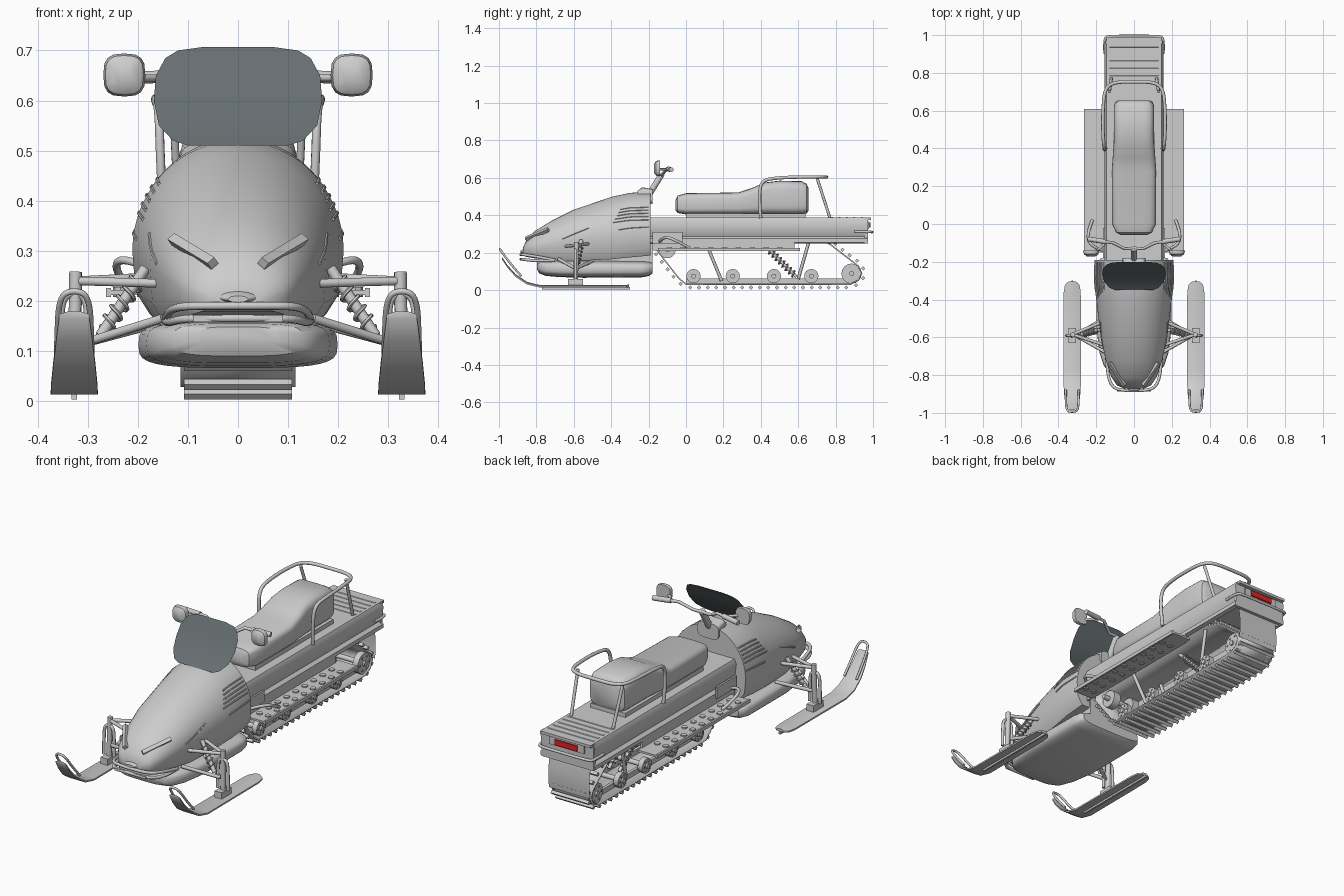
import bpy, bmesh, math
from mathutils import Vector

cube = bpy.data.objects.get("Cube")
if cube:
    bpy.data.objects.remove(cube)


def material(name, r, g, b):
    m = bpy.data.materials.new(name)
    m.use_nodes = True
    m.diffuse_color = (r, g, b, 1)
    m.node_tree.nodes["Principled BSDF"].inputs["Base Color"].default_value = (r, g, b, 1)
    return m


GREY = material("light grey", 0.61, 0.61, 0.61)
TINT = material("tinted screen", 0.135, 0.157, 0.166)
RED = material("tail light red", 0.8, 0.015, 0.015)


def finish(name, mesh, mat, mirror):
    mesh.materials.clear()
    mesh.materials.append(mat)
    ob = bpy.data.objects.new(name, mesh)
    bpy.context.collection.objects.link(ob)
    if mirror:
        ob.modifiers.new("Mirror", "MIRROR").use_mirror_merge = False
    return ob


def loft(name, rings, mat=GREY, closed=True, caps=True, mirror=False):
    """Skin a row of equal-length point rings."""
    bm = bmesh.new()
    rows = [[bm.verts.new(p) for p in ring] for ring in rings]
    n = len(rows[0])
    for a, b in zip(rows, rows[1:]):
        for i in range(n if closed else n - 1):
            j = (i + 1) % n
            bm.faces.new((a[i], a[j], b[j], b[i]))
    if caps:
        bm.faces.new(rows[0])
        bm.faces.new(rows[-1])
    bmesh.ops.recalc_face_normals(bm, faces=bm.faces)
    mesh = bpy.data.meshes.new(name)
    bm.to_mesh(mesh)
    bm.free()
    return finish(name, mesh, mat, mirror)


def box(name, x, y, z, mat=GREY, mirror=False):
    ring = lambda v: [(x[0], v, z[0]), (x[1], v, z[0]), (x[1], v, z[1]), (x[0], v, z[1])]
    return loft(name, [ring(y[0]), ring(y[1])], mat, mirror=mirror)


def tube(name, paths, r, mirror=False, smooth=False, sides=3):
    """Round bars along one or more paths, joined in one mesh."""
    cu = bpy.data.curves.new(name, "CURVE")
    cu.dimensions = "3D"
    cu.bevel_depth = r
    cu.bevel_resolution = sides
    cu.use_fill_caps = True
    for path in paths:
        sp = cu.splines.new("NURBS" if smooth else "POLY")
        sp.points.add(len(path) - 1)
        for pt, p in zip(sp.points, path):
            pt.co = (*p, 1)
        if smooth:
            sp.order_u = 3
            sp.use_endpoint_u = True
            sp.resolution_u = 5
    tmp = bpy.data.objects.new(name + "_path", cu)
    bpy.context.collection.objects.link(tmp)
    dg = bpy.context.evaluated_depsgraph_get()
    mesh = bpy.data.meshes.new_from_object(tmp.evaluated_get(dg))
    bpy.data.objects.remove(tmp)
    return finish(name, mesh, GREY, mirror)


def sym(pts):
    return pts + [(-x, y, z) for x, y, z in reversed(pts) if x > 0]


def section(y, hw, z0, z1, power=4, cx=0, n=32):
    """Rounded-rectangle ring across the model."""
    f = lambda v: math.copysign(abs(v) ** (2 / power), v)
    ang = [2 * math.pi * i / n for i in range(n)]
    return [(cx + hw * f(math.cos(a)), y, (z0 + z1) / 2 + (z1 - z0) / 2 * f(math.sin(a))) for a in ang]


def coil(p, q, r, turns):
    p, q = Vector(p), Vector(q)
    d = (q - p).normalized()
    u = d.orthogonal().normalized()
    v = d.cross(u)
    n = turns * 10
    return [p.lerp(q, i / n) + r * (u * math.cos(i * math.pi / 5) + v * math.sin(i * math.pi / 5))
            for i in range(n + 1)]


# Hood: y, half width, shoulder height, top, bottom
HOOD = [(-.872, .05, .205, .225, .19), (-.855, .09, .215, .265, .178), (-.81, .12, .23, .315, .17),
        (-.72, .15, .25, .37, .16), (-.6, .176, .27, .43, .155), (-.4, .2, .29, .498, .165),
        (-.3, .211, .3, .52, .175), (-.19, .209, .3, .525, .185)]


def hood_station(y):
    for a, b in zip(HOOD, HOOD[1:]):
        if y <= b[0]:
            t = (y - a[0]) / (b[0] - a[0])
            return [m + (n - m) * t for m, n in zip(a, b)]
    return HOOD[-1]


def hood(y, deg):
    _, w, s, top, _ = hood_station(y)
    a = math.radians(deg)
    return (w * math.cos(a), y, s + (top - s) * math.sin(a))


def hood_line(y0, a0, y1, a1, n=6):
    return [hood(y0 + (y1 - y0) * i / n, a0 + (a1 - a0) * i / n) for i in range(n + 1)]


rings = []
for y, w, s, top, bot in HOOD:
    mid = bot + (s - bot) * .35
    rings.append([hood(y, a) for a in range(0, 181, 6)] +
                 [(-w * .97, y, mid), (-w * .84, y, bot), (w * .84, y, bot), (w * .97, y, mid)])
loft("hood", rings)
tube("headlight", [[(.05, -.855, .275), (.13, -.737, .323)]], .013, mirror=True, sides=0)
tube("hood_vents", [hood_line(-.39 + .01 * k, 20 + 5 * k, -.2, 20 + 5 * k) for k in range(5)], .004, mirror=True, sides=1)
tube("hood_seams", [hood_line(-.36, 8, -.2, 10), hood_line(-.66, 6, -.52, 18)], .004, mirror=True, sides=1)
loft("nose_scoop", [section(-.885, .02, .197, .21, 2), section(-.87, .038, .195, .22, 2), section(-.8, .03, .2, .225, 2)])
loft("dash", [section(-.26, .05, .48, .53), section(-.235, .06, .48, .55), section(-.18, .06, .46, .54)])
box("engine_bay", (-.13, .13), (-.7, -.18), (.12, .3))

# Belly pan and front bumper
PAN = [(-.797, .08, .112, .148), (-.785, .13, .09, .155), (-.75, .16, .076, .158), (-.68, .183, .07, .16),
       (-.55, .199, .066, .16), (-.24, .199, .068, .156), (-.2, .192, .075, .154), (-.18, .175, .088, .148)]
loft("belly_pan", [section(*s, power=3.6) for s in PAN])
for name, z in (("bumper_upper", .19), ("bumper_lower", .165)):
    tube(name, [sym([(.145, -.7, .16), (.142, -.8, z - .01), (.11, -.872, z), (.04, -.882, z), (0, -.882, z)])],
         .008, smooth=True)
box("bumper_plate", (.02, .09), (-.886, -.878), (.158, .172), mirror=True)

# Windscreen: height, y, half width
SCREEN = [(.51, -.35, .1), (.52, -.338, .13), (.55, -.305, .158), (.6, -.265, .168), (.65, -.235, .164),
          (.685, -.215, .145), (.7, -.205, .12), (.707, -.2, .07)]
loft("windscreen", [[(-w, y, z), (w, y, z)] for z, y, w in SCREEN], TINT, closed=False, caps=False)

# Steering and mirrors
tube("steering_stem", [[(0, -.21, .49), (0, -.13, .62)]], .017)
tube("handlebar", [sym([(.24, -.08, .643), (.11, -.1, .65), (.05, -.13, .615), (0, -.13, .615)])], .008)
tube("grip", [[(.245, -.079, .643), (.15, -.094, .648)]], .013, mirror=True)
tube("mirror_arm", [[(.2, -.145, .645), (.15, -.1, .645)]], .007, mirror=True)
loft("mirror", [section(y, w, .65 - w, .652 + w, 3, .227, 16)
                for y, w in ((-.172, .022), (-.16, .038), (-.145, .042), (-.138, .04))], mirror=True)

# Tunnel with open underside
SIDE = [(.135, .25), (.156, .255), (.156, .275), (.14, .288), (.15, .31), (.156, .365), (.145, .388)]
half = [(.13, .36)] + SIDE
outline = half + [(-x, z) for x, z in reversed(half)]
loft("tunnel", [[(x, y, z) for x, z in outline] for y in (-.2, .97)])
tube("deck_ribs", [[(-.13, y, .384), (.13, y, .384)] for y in (.78, .82, .86, .9, .94)], .008, sides=1)
tube("rear_bumper", [sym([(.155, .9, .312), (.16, .985, .312), (.13, .995, .31), (0, .995, .31)])], .007, smooth=True)
box("rear_panel", (-.15, .15), (.955, .972), (.25, .385))
box("rear_lip", (-.145, .145), (.965, .99), (.374, .388))
box("tail_lamp_housing", (-.1, .1), (.97, .979), (.328, .368))
box("tail_light", (-.064, .064), (.979, .986), (.334, .362), RED)
loft("snow_flap", [[(x, y, z) for x in (-.118, .118)] for y, z in ((.95, .255), (.958, .2), (.96, .14), (.955, .09))],
     closed=False, caps=False)

# Seat and grab rail: y, half width, bottom, top
SEAT = [(-.057, .07, .43, .48), (-.045, .095, .412, .505), (0, .116, .405, .518), (.28, .118, .405, .522),
        (.35, .113, .405, .545), (.42, .108, .405, .575), (.5, .107, .405, .585), (.62, .107, .405, .582),
        (.645, .1, .41, .568), (.655, .085, .425, .545)]
loft("seat", [section(*s, power=4.5) for s in SEAT])
box("seat_base", (-.1, .1), (0, .64), (.38, .41))
tube("grab_rail", [sym([(.15, .4, .385), (.155, .39, .48), (.158, .4, .585), (.165, .48, .6), (.165, .6, .605),
                        (.155, .72, .605), (.1, .752, .605), (0, .752, .605)])], .009, smooth=True)
tube("grab_rail_leg", [[(.13, .7, .602), (.12, .77, .385)]], .008, mirror=True)

# Footboards
box("footboard", (.15, .262), (-.15, .61), (.212, .222), mirror=True)
box("footboard_edge", (.254, .264), (-.15, .61), (.208, .226), mirror=True)
box("footboard_wall", (.145, .155), (-.18, .58), (.212, .26), mirror=True)
box("side_panel", (.155, .165), (-.18, -.02), (.25, .31), mirror=True)
tube("footboard_studs", [[(x, -.09 + .074 * k, .208), (x, -.09 + .074 * k, .228)] for x in (.187, .235) for k in range(9)],
     .015, mirror=True, sides=2)
tube("toe_hold", [[(.165, -.14, .26), (.23, -.12, .29), (.25, -.05, .265), (.22, .02, .225)]], .008, mirror=True, smooth=True)

# Track belt and lugs
BELT = [(0, .028), (.88, .028), (.925, .05), (.943, .09), (.925, .13), (.77, .25), (.7, .275), (-.1, .275),
        (-.16, .25), (-.165, .22), (-.04, .06)]
belt = loft("track_belt", [[(x, y, z) for y, z in BELT] for x in (-.115, .115)], caps=False)
belt.modifiers.new("Thickness", "SOLIDIFY").thickness = .007
lugs = []
for a, b in zip(BELT, BELT[1:] + BELT[:1]):
    a, b = Vector(a), Vector(b)
    t = (b - a).normalized()
    n = max(1, round((b - a).length / .047))
    for i in range(n):
        c = a.lerp(b, (i + .5) / n) + Vector((t.y, -t.x)) * .014
        lugs.append([(-.108, *c), (.108, *c)])
tube("track_lugs", lugs, .011, sides=0)

# Track suspension
box("slide_rail", (.055, .07), (0, .89), (.036, .062), mirror=True)
AXLES = [(.04, .075), (.25, .075), (.47, .075), (.67, .075)]
tube("road_wheels", [[(.078, y, z), (.105, y, z)] for y, z in AXLES], .038, mirror=True, sides=6)
tube("rear_wheel", [[(.075, .885, .088), (.105, .885, .088)]], .054, mirror=True, sides=6)
tube("drive_sprocket", [[(.04, -.1, .215), (.08, -.1, .215)]], .045, mirror=True, sides=5)
tube("wheel_axles", [[(-.114, y, z), (.114, y, z)] for y, z in AXLES + [(.885, .088), (-.1, .215)]], .013)
bolts = [[(.1, y + r * math.cos(k), z + r * math.sin(k)), (.109, y + r * math.cos(k), z + r * math.sin(k))]
         for y, z, r in [(*a, .026) for a in AXLES] + [(.885, .088, .037)]
         for k in (i * math.pi / 3 for i in range(6))]
tube("wheel_bolts", bolts, .005, mirror=True, sides=1)
tube("suspension_arms", [[(.09, .1, .27), (.075, .19, .05)], [(.09, .66, .27), (.075, .6, .06)]], .009, mirror=True)
tube("track_shock", [[(.03, .38, .28), (.03, .59, .07)]], .009, mirror=True)
tube("track_spring", [coil((.03, .42, .24), (.03, .58, .08), .017, 9)], .004, mirror=True, sides=1)

# Skis: y, height, half width
SKI = [(-.305, .016, .02), (-.32, .014, .038), (-.36, .013, .045), (-.78, .013, .047), (-.85, .03, .046),
       (-.91, .07, .042), (-.955, .12, .036), (-.985, .165, .03)]
X = .327
loft("ski", [[(X - w, y, z), (X + w, y, z), (X + w, y, z + .008), (X + .4 * w, y, z + .014),
              (X - .4 * w, y, z + .014), (X - w, y, z + .008)] for y, z, w in SKI], mirror=True)
tube("ski_loop", [[(X - .035, -.88, .075), (X - .034, -.93, .13), (X - .03, -.99, .21), (X, -.995, .222),
                   (X + .03, -.99, .21), (X + .034, -.93, .13), (X + .035, -.88, .075)]], .006, mirror=True, smooth=True)
box("ski_keel", (X - .005, X + .005), (-.77, -.3), (.003, .016), mirror=True)
box("ski_saddle", (X - .02, X + .02), (-.63, -.55), (.022, .06), mirror=True)

# Front suspension
tube("spindle", [[(X, -.59, .05), (X - .003, -.585, .258)]], .013, mirror=True)
tube("ski_clamp", [[(X - .03, -.59, .06), (X - .03, -.59, .17), (X - .02, -.59, .215), (X + .02, -.59, .215),
                    (X + .03, -.59, .17), (X + .03, -.59, .06)]], .008, mirror=True, smooth=True)
tube("control_arms", [[(X, -.585, .24), (.17, -.52, .248)], [(X, -.585, .24), (.16, -.64, .235)],
                      [(.31, -.59, .115), (.15, -.68, .165)], [(.31, -.59, .115), (.16, -.5, .155)]], .009, mirror=True)
tube("front_shock", [[(.275, -.585, .13), (.185, -.56, .265)]], .011, mirror=True)
tube("front_spring", [coil((.265, -.582, .145), (.2, -.564, .242), .016, 5)], .004, mirror=True, sides=1)

# Smooth shading with crisp edges
bpy.ops.object.select_all(action="DESELECT")
for ob in bpy.context.collection.objects:
    if ob.type == "MESH":
        ob.select_set(True)
        bpy.context.view_layer.objects.active = ob
bpy.ops.object.shade_smooth_by_angle(angle=math.radians(38))
